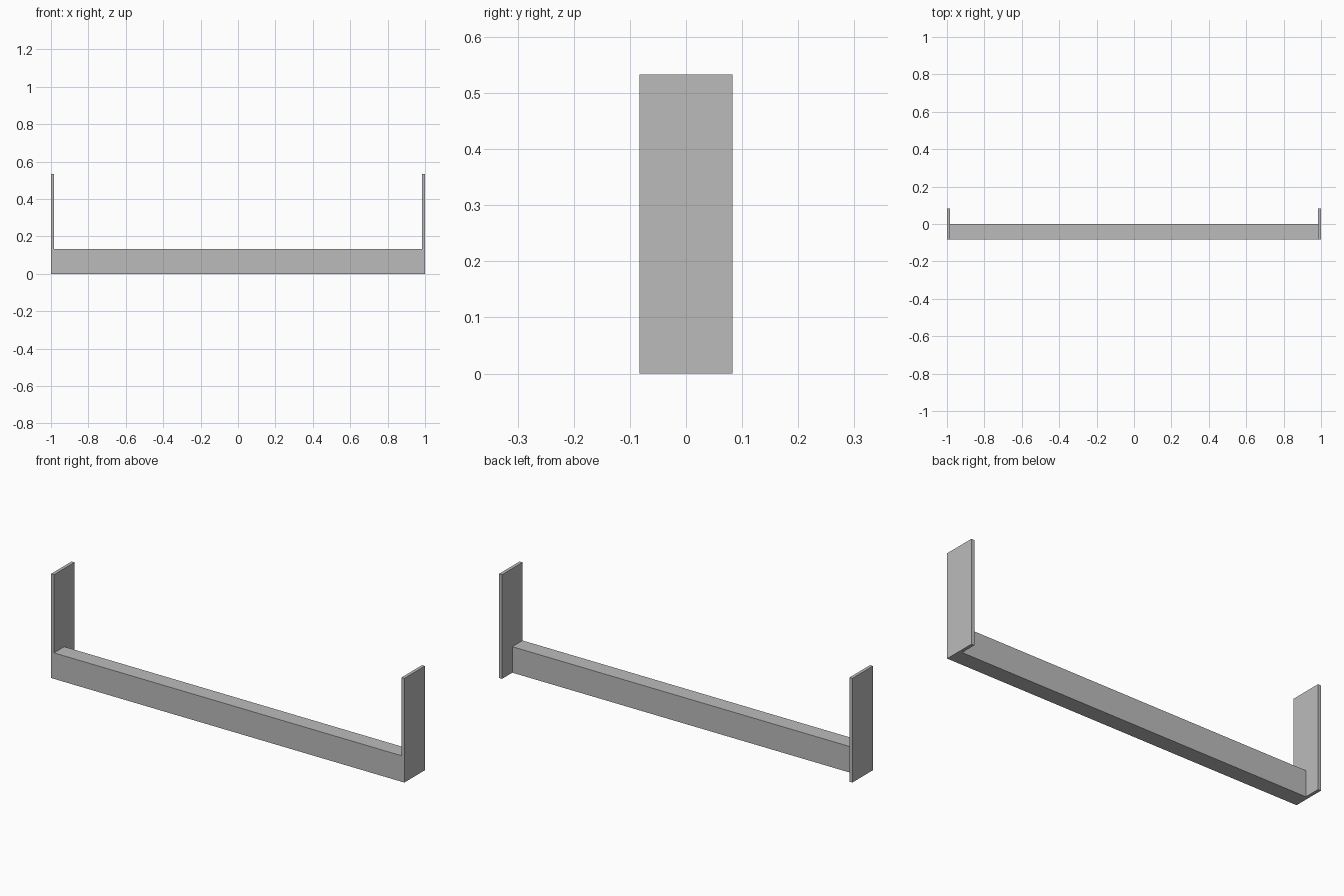
import bpy
import bmesh
from mathutils import Vector

if "Cube" in bpy.data.objects:
    bpy.data.objects.remove(bpy.data.objects["Cube"], do_unlink=True)

HALF_DEPTH = 0.083
BEAM_TOP = 0.133
PLATE_TOP = 0.533
PLATE_THICK = 0.0165

# Plain grey
grey = bpy.data.materials.new("plain_grey")
grey.use_nodes = True
colour = (0.5, 0.5, 0.5, 1)
grey.diffuse_color = colour
grey.node_tree.nodes["Principled BSDF"].inputs["Base Color"].default_value = colour


def box(name, low, high):
    low, high = Vector(low), Vector(high)
    bm = bmesh.new()
    bmesh.ops.create_cube(bm, size=1)
    bmesh.ops.scale(bm, vec=high - low, verts=bm.verts)
    bmesh.ops.translate(bm, vec=(low + high) / 2, verts=bm.verts)
    mesh = bpy.data.meshes.new(name)
    bm.to_mesh(mesh)
    bm.free()
    mesh.materials.append(grey)
    obj = bpy.data.objects.new(name, mesh)
    bpy.context.collection.objects.link(obj)
    return obj


# Long front beam, flush with the front edges of the end plates
frame = box("beam_with_end_plates", (-1, -HALF_DEPTH, 0), (1, 0, BEAM_TOP))

# Upright end plates, merged into the beam
plates = []
for side, x in (("right", -1), ("left", 1 - PLATE_THICK)):
    plate = box(side + "_end_plate", (x, -HALF_DEPTH, 0),
                (x + PLATE_THICK, HALF_DEPTH, PLATE_TOP))
    union = frame.modifiers.new("join_" + side, 'BOOLEAN')
    union.operation = 'UNION'
    union.solver = 'EXACT'
    union.object = plate
    plates.append(plate)

# Bake the union and dissolve the seams on flush faces
graph = bpy.context.evaluated_depsgraph_get()
bm = bmesh.new()
bm.from_object(frame, graph)
bmesh.ops.remove_doubles(bm, verts=bm.verts, dist=0.0001)
bmesh.ops.dissolve_limit(bm, angle_limit=0.01, verts=bm.verts, edges=bm.edges)
frame.modifiers.clear()
bm.to_mesh(frame.data)
bm.free()
for plate in plates:
    bpy.data.objects.remove(plate, do_unlink=True)
